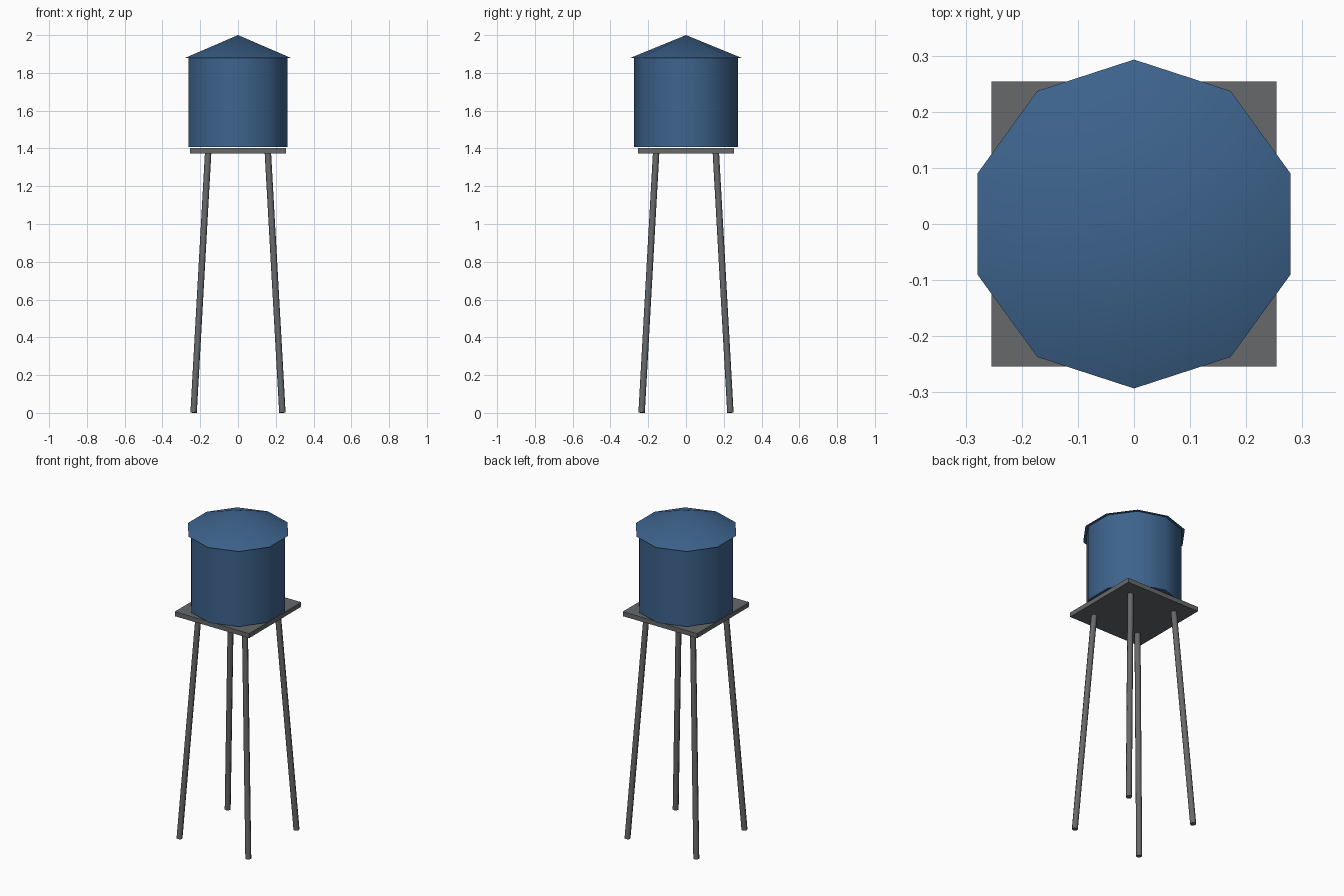
import bpy, math
from mathutils import Vector

cube = bpy.data.objects.get("Cube")
if cube:
    bpy.data.objects.remove(cube, do_unlink=True)


def material(name, rgb):
    mat = bpy.data.materials.new(name)
    mat.use_nodes = True
    mat.diffuse_color = (*rgb, 1)
    bsdf = next(n for n in mat.node_tree.nodes if n.type == 'BSDF_PRINCIPLED')
    bsdf.inputs["Base Color"].default_value = (*rgb, 1)
    return mat


def finish(name, mat, smooth=True):
    obj = bpy.context.object
    obj.name = name
    obj.data.materials.append(mat)
    if smooth:
        bpy.ops.object.shade_smooth_by_angle(angle=math.radians(50))
    return obj


blue = material("tank blue", (0.047, 0.125, 0.265))
grey = material("steel grey", (0.135, 0.14, 0.145))

# Ten-sided tank, with a corner on the y axis
bottom, eave = 1.408, 1.88
bpy.ops.mesh.primitive_cylinder_add(vertices=10, radius=0.275, depth=eave - bottom,
                                    location=(0, 0, (bottom + eave) / 2))
finish("tank", blue)

# Overhanging cone roof
bpy.ops.mesh.primitive_cone_add(vertices=10, radius1=0.293, depth=2 - eave,
                                location=(0, 0, (eave + 2) / 2))
finish("roof", blue)

# Square platform
bpy.ops.mesh.primitive_cube_add(size=1, location=(0, 0, 1.388))
bpy.context.object.scale = (0.508, 0.508, 0.028)
bpy.ops.object.transform_apply(location=False, rotation=False)
finish("platform", grey, smooth=False)

# Four splayed legs
for side, sx in (("left", 1), ("right", -1)):
    for end, sy in (("front", -1), ("back", 1)):
        foot = Vector((sx * 0.235, sy * 0.235, 0.001))
        top = Vector((sx * 0.158, sy * 0.158, 1.38))
        axis = top - foot
        bpy.ops.mesh.primitive_cylinder_add(vertices=8, radius=0.017, depth=axis.length,
                                            location=(foot + top) / 2)
        leg = finish(f"{end}_{side}_leg", grey)
        leg.rotation_euler = axis.to_track_quat('Z', 'Y').to_euler()
